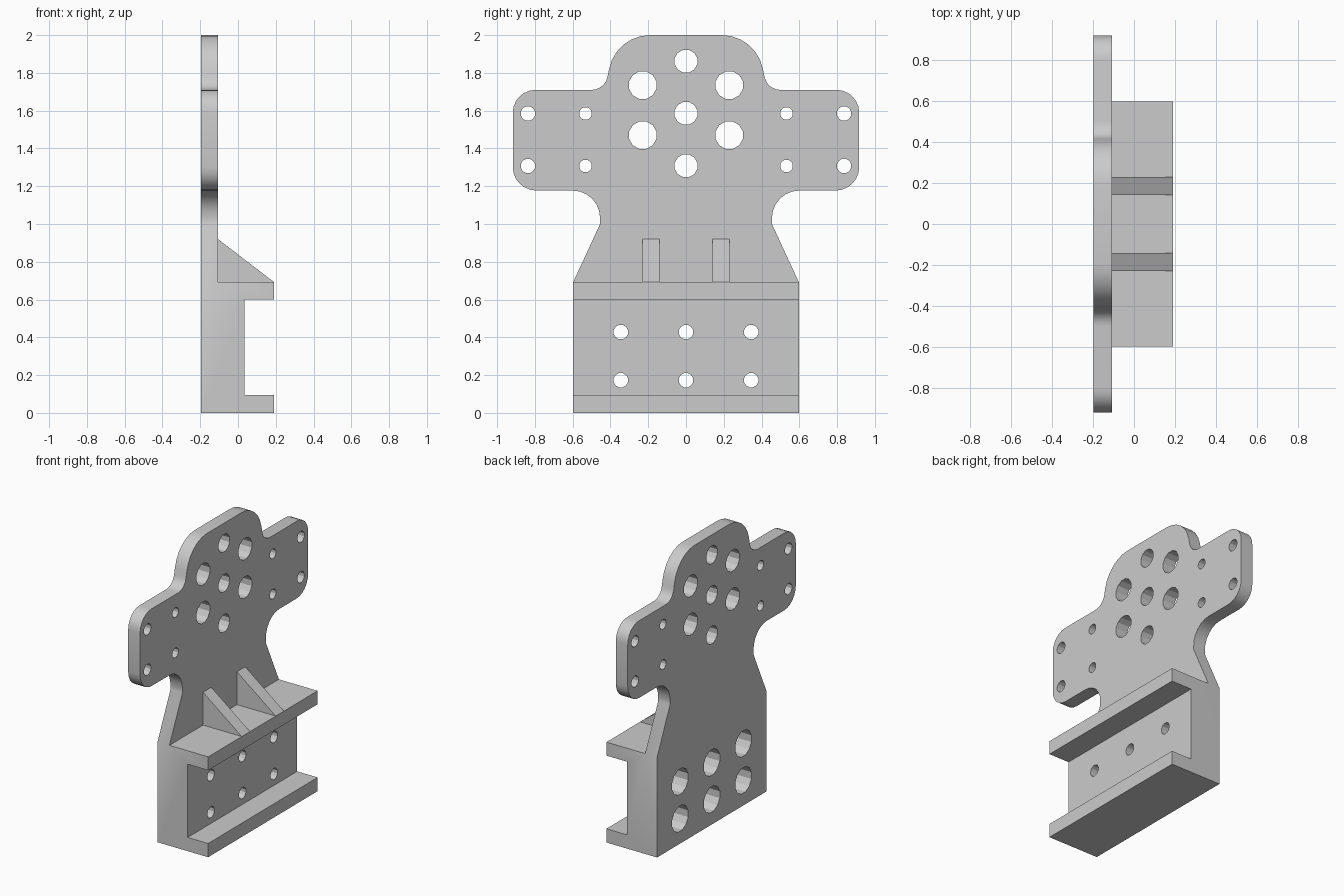
import bpy
import bmesh
import math
from mathutils import Vector

cube = bpy.data.objects.get("Cube")
if cube:
    bpy.data.objects.remove(cube, do_unlink=True)

grey = bpy.data.materials.new("light grey")
grey.use_nodes = True
grey.diffuse_color = (0.6, 0.6, 0.6, 1)
grey.node_tree.nodes["Principled BSDF"].inputs["Base Color"].default_value = (0.6, 0.6, 0.6, 1)

BACK, FACE, WEB, LIP = -0.197, -0.106, 0.034, 0.19
HALF, SHELF = 0.597, 0.693


def prism(name, points, offset):
    """Extrude a closed outline of 3D points along an offset."""
    bm = bmesh.new()
    face = bm.faces.new([bm.verts.new(p) for p in points])
    ext = bmesh.ops.extrude_face_region(bm, geom=[face])
    moved = [v for v in ext["geom"] if isinstance(v, bmesh.types.BMVert)]
    bmesh.ops.translate(bm, verts=moved, vec=offset)
    bmesh.ops.recalc_face_normals(bm, faces=bm.faces)
    mesh = bpy.data.meshes.new(name)
    bm.to_mesh(mesh)
    bm.free()
    mesh.materials.append(grey)
    obj = bpy.data.objects.new(name, mesh)
    bpy.context.collection.objects.link(obj)
    return obj


def fillet(prev, corner, nxt, dist, steps=6):
    """Round a corner with an arc starting dist away from it."""
    c = Vector(corner)
    a = (Vector(prev) - c).normalized()
    b = (Vector(nxt) - c).normalized()
    if dist == 0:
        return [c]
    half = a.angle(b) / 2
    centre = c + (a + b).normalized() * dist / math.cos(half)
    start, end = c + a * dist - centre, c + b * dist - centre
    sweep = math.pi - 2 * half
    return [centre + (start * math.sin((1 - i / steps) * sweep)
                      + end * math.sin(i / steps * sweep)) / math.sin(sweep)
            for i in range(steps + 1)]


def boolean(target, other, operation):
    mod = target.modifiers.new(operation, 'BOOLEAN')
    mod.operation = operation
    mod.solver = 'EXACT'
    mod.object = other
    bpy.context.view_layer.objects.active = target
    bpy.ops.object.modifier_apply(modifier=mod.name)
    bpy.data.objects.remove(other, do_unlink=True)


def drill(target, y, z, radius, x0=-0.4, x1=0.4, sides=12):
    ring = [(x0, y + radius * math.cos((i + 0.5) * math.tau / sides),
             z + radius * math.sin((i + 0.5) * math.tau / sides)) for i in range(sides)]
    boolean(target, prism("hole_cutter", ring, (x1 - x0, 0, 0)), 'DIFFERENCE')


# Upper plate: half outline as (y, z, rounding distance), mirrored
corners = [(0, 2, 0), (0.37, 2, 0.18), (0.43, 1.71, 0.07), (0.917, 1.71, 0.12),
           (0.917, 1.177, 0.125), (0.455, 1.177, 0.145), (0.455, 1, 0), (HALF, SHELF, 0)]
half = []
for i, (y, z, d) in enumerate(corners):
    p = corners[max(i - 1, 0)][:2]
    n = corners[min(i + 1, len(corners) - 1)][:2]
    half += fillet(p, (y, z), n, d)
half = half[1:]
outline = [(BACK, p.x, p.y) for p in half]
outline += [(BACK, -p.x, p.y) for p in reversed(half)]
bracket = prism("bracket", outline, (FACE - BACK, 0, 0))

# Lower channel with two lips
profile = [(BACK, 0), (LIP, 0), (LIP, 0.095), (WEB, 0.095),
           (WEB, 0.6), (LIP, 0.6), (LIP, SHELF), (BACK, SHELF)]
channel = prism("channel", [(x, -HALF, z) for x, z in profile], (0, 2 * HALF, 0))
boolean(bracket, channel, 'UNION')

# Holes in the plate: centre column, large ring and arm holes
for z in (1.862, 1.586, 1.308):
    drill(bracket, 0, z, 0.062)
for side in (-1, 1):
    for z in (1.735, 1.47):
        drill(bracket, side * 0.229, z, 0.075)
    for z in (1.585, 1.307):
        drill(bracket, side * 0.837, z, 0.039)
        drill(bracket, side * 0.532, z, 0.034)

# Bolt holes in the channel, counterbored from behind
for y in (-0.345, 0, 0.345):
    for z in (0.173, 0.428):
        drill(bracket, y, z, 0.039)
        drill(bracket, y, z, 0.09, x1=BACK + 0.15)

# Triangular gussets on the shelf
parts = [bracket]
for name, y in (("left_gusset", -0.23), ("right_gusset", 0.14)):
    tri = [(FACE, y, SHELF), (LIP, y, SHELF), (FACE, y, 0.92)]
    parts.append(prism(name, tri, (0, 0.09, 0)))

bpy.ops.object.select_all(action='DESELECT')
for obj in parts:
    obj.select_set(True)
bpy.context.view_layer.objects.active = bracket
bpy.ops.object.shade_smooth_by_angle(angle=math.radians(29))
